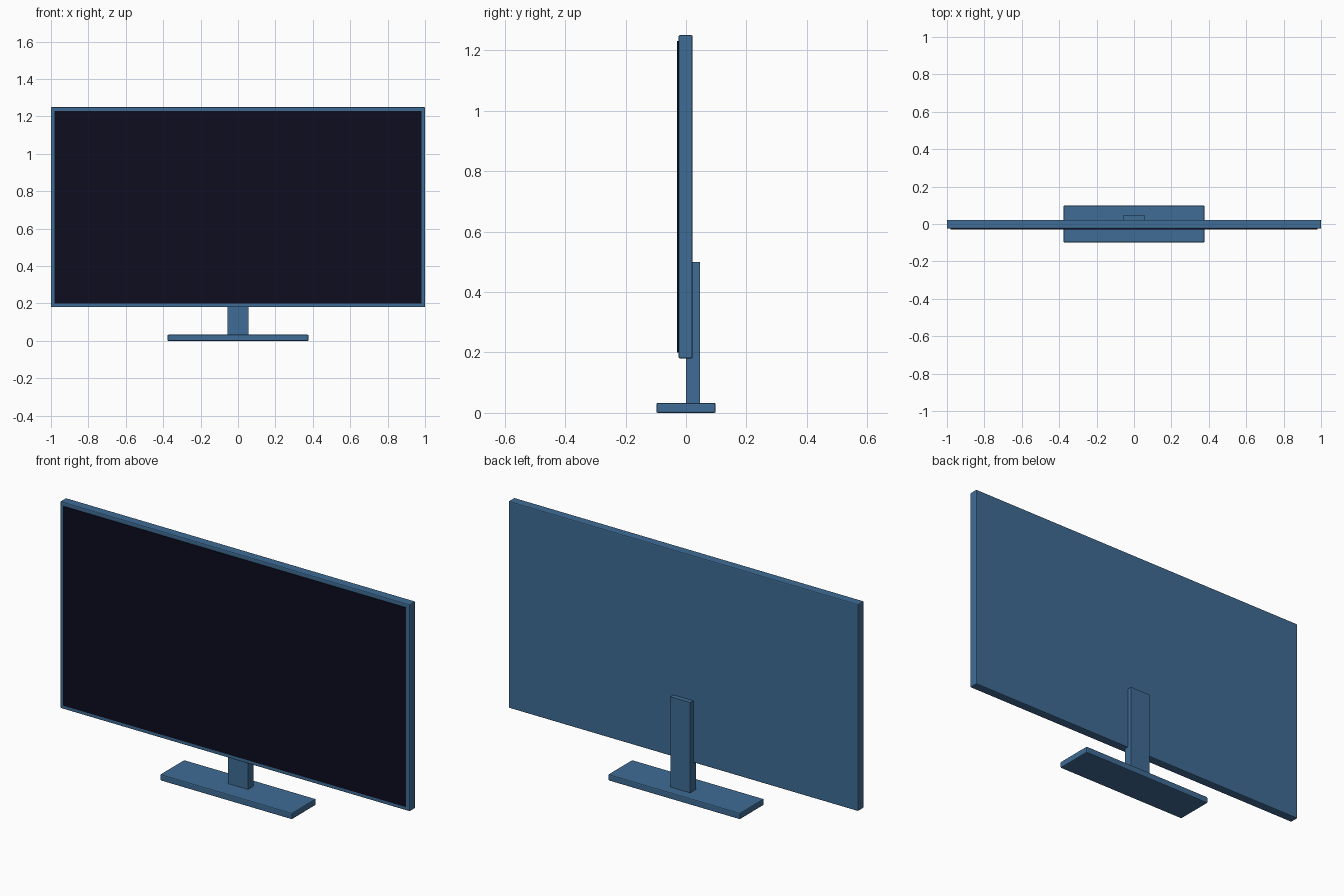
import bpy
import bmesh
from mathutils import Vector

cube = bpy.data.objects.get("Cube")
if cube:
    bpy.data.objects.remove(cube, do_unlink=True)


def material(name, rgb):
    mat = bpy.data.materials.new(name)
    mat.use_nodes = True
    mat.diffuse_color = (*rgb, 1)
    mat.node_tree.nodes["Principled BSDF"].inputs["Base Color"].default_value = (*rgb, 1)
    return mat


def box(name, low, high, mat, bevel=0):
    """Box between two corners, with optional chamfered edges."""
    low, high = Vector(low), Vector(high)
    bm = bmesh.new()
    bmesh.ops.create_cube(bm, size=1)
    bmesh.ops.scale(bm, vec=high - low, verts=bm.verts)
    bmesh.ops.translate(bm, vec=(low + high) / 2, verts=bm.verts)
    mesh = bpy.data.meshes.new(name)
    bm.to_mesh(mesh)
    bm.free()
    mesh.materials.append(mat)
    obj = bpy.data.objects.new(name, mesh)
    bpy.context.collection.objects.link(obj)
    if bevel:
        mod = obj.modifiers.new("edge_bevel", "BEVEL")
        mod.width = bevel
        mod.segments = 2
    return obj


blue = material("steel_blue", (0.05, 0.15, 0.3))
dark = material("dark_glass", (0.004, 0.004, 0.014))

# Display housing and the thin glass panel on its front
box("display_housing", (-1, -0.025, 0.18), (1, 0.022, 1.25), blue, 0.005)
box("screen", (-0.98, -0.029, 0.2), (0.98, -0.022, 1.23), dark)

# Stand: upright neck behind the housing, and a flat foot
box("stand_neck", (-0.057, 0, 0.03), (0.057, 0.047, 0.5), blue)
box("stand_foot", (-0.377, -0.098, 0), (0.377, 0.098, 0.033), blue, 0.005)
